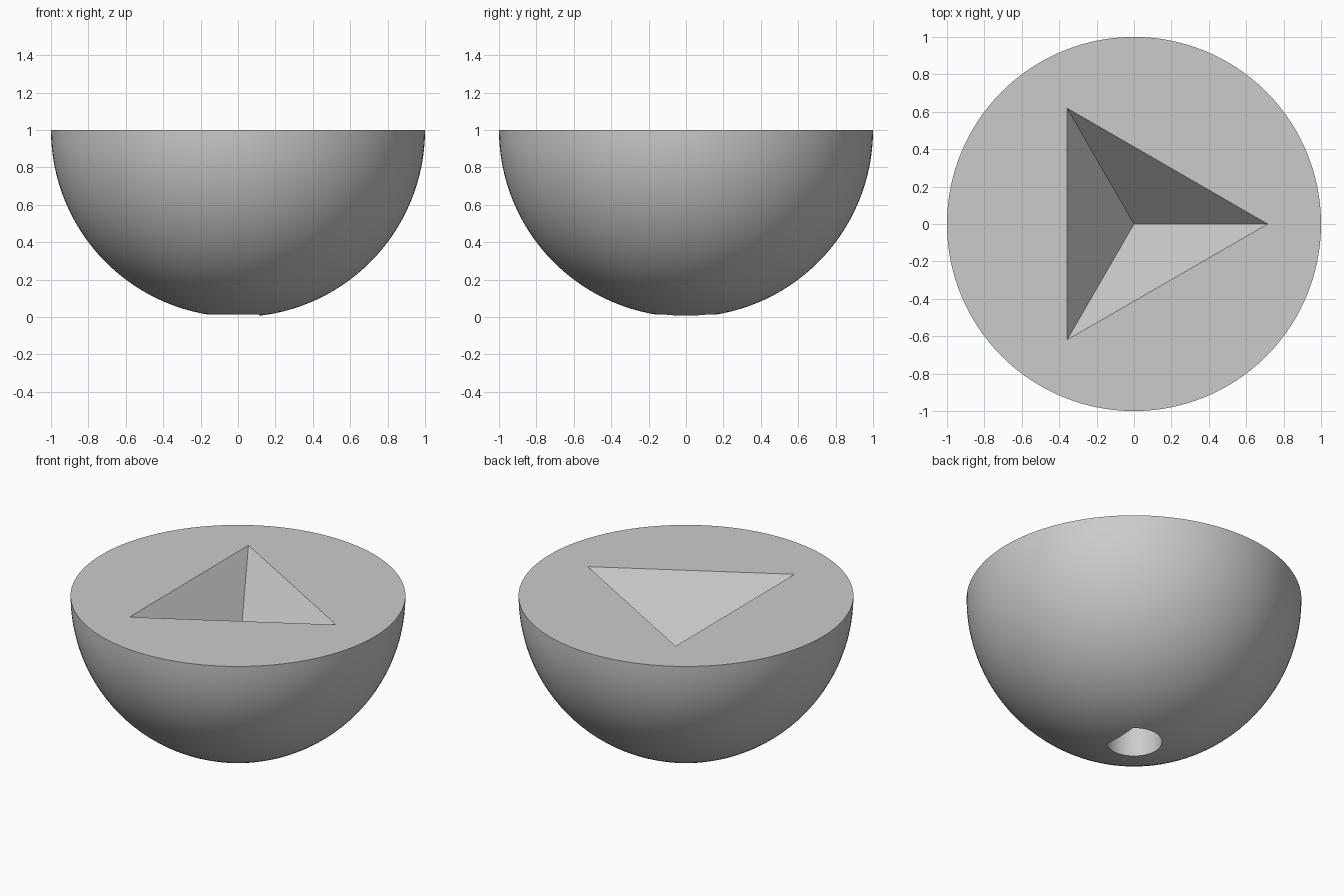
import bpy, bmesh
from math import sin, cos, pi, acos, sqrt
from mathutils import Vector

if "Cube" in bpy.data.objects:
    bpy.data.objects.remove(bpy.data.objects["Cube"], do_unlink=True)

RADIUS = 1.0
SOCKET_R = 0.715                    # corner radius of the triangular recess
SOCKET_DEPTH = SOCKET_R / sqrt(2)   # right-angled, like the corner of a cube
HOLE_R, HOLE_FLAT, HOLE_DEPTH = 0.167, 0.113, 0.34

grey = bpy.data.materials.new("plain grey")
grey.use_nodes = True
grey.diffuse_color = (0.6, 0.6, 0.6, 1)
grey.node_tree.nodes["Principled BSDF"].inputs["Base Color"].default_value = grey.diffuse_color


def make_object(name, bm):
    bmesh.ops.recalc_face_normals(bm, faces=bm.faces)
    mesh = bpy.data.meshes.new(name)
    bm.to_mesh(mesh)
    bm.free()
    mesh.materials.append(grey)
    obj = bpy.data.objects.new(name, mesh)
    bpy.context.collection.objects.link(obj)
    return obj


# Hemisphere body: lower half of a sphere, closed by a flat top
bm = bmesh.new()
bmesh.ops.create_uvsphere(bm, u_segments=128, v_segments=64, radius=RADIUS)
bmesh.ops.bisect_plane(bm, geom=bm.verts[:] + bm.edges[:] + bm.faces[:],
                       plane_co=(0, 0, 0), plane_no=(0, 0, 1), clear_outer=True)
bmesh.ops.holes_fill(bm, edges=[e for e in bm.edges if e.is_boundary])
bmesh.ops.translate(bm, verts=bm.verts, vec=(0, 0, RADIUS))
body = make_object("hemisphere_body", bm)

# Triangular recess cutter: upside-down pyramid, continued above the flat top
bm = bmesh.new()
grow = 1.2
top_z = RADIUS + SOCKET_DEPTH * (grow - 1)
apex = bm.verts.new((0, 0, RADIUS - SOCKET_DEPTH))
corners = [bm.verts.new((SOCKET_R * grow * cos(i * 2 * pi / 3),
                         SOCKET_R * grow * sin(i * 2 * pi / 3), top_z)) for i in range(3)]
bm.faces.new(corners)
for i in range(3):
    bm.faces.new((corners[i], apex, corners[(i + 1) % 3]))
socket_cutter = make_object("socket_cutter", bm)

# D-shaped shaft hole cutter, flat side towards +x
bm = bmesh.new()
start = acos(HOLE_FLAT / HOLE_R)
steps = 56
outline = []
for i in range(steps + 1):
    a = start + (2 * pi - 2 * start) * i / steps
    outline.append(bm.verts.new((HOLE_R * cos(a), HOLE_R * sin(a), -0.1)))
base = bm.faces.new(outline)
side = bmesh.ops.extrude_face_region(bm, geom=[base])
bmesh.ops.translate(bm, vec=Vector((0, 0, HOLE_DEPTH + 0.1)),
                    verts=[v for v in side["geom"] if isinstance(v, bmesh.types.BMVert)])
hole_cutter = make_object("shaft_hole_cutter", bm)

# Cut both recesses, then drop the cutters
bpy.ops.object.select_all(action='DESELECT')
bpy.context.view_layer.objects.active = body
body.select_set(True)
for cutter in (socket_cutter, hole_cutter):
    cutter.hide_render = True
    cut = body.modifiers.new(cutter.name, 'BOOLEAN')
    cut.operation = 'DIFFERENCE'
    cut.solver = 'EXACT'
    cut.object = cutter
    bpy.ops.object.modifier_apply(modifier=cut.name)
    bpy.data.objects.remove(cutter, do_unlink=True)

# Smooth dome with crisp rims
bpy.ops.object.shade_smooth_by_angle(angle=pi / 6)
